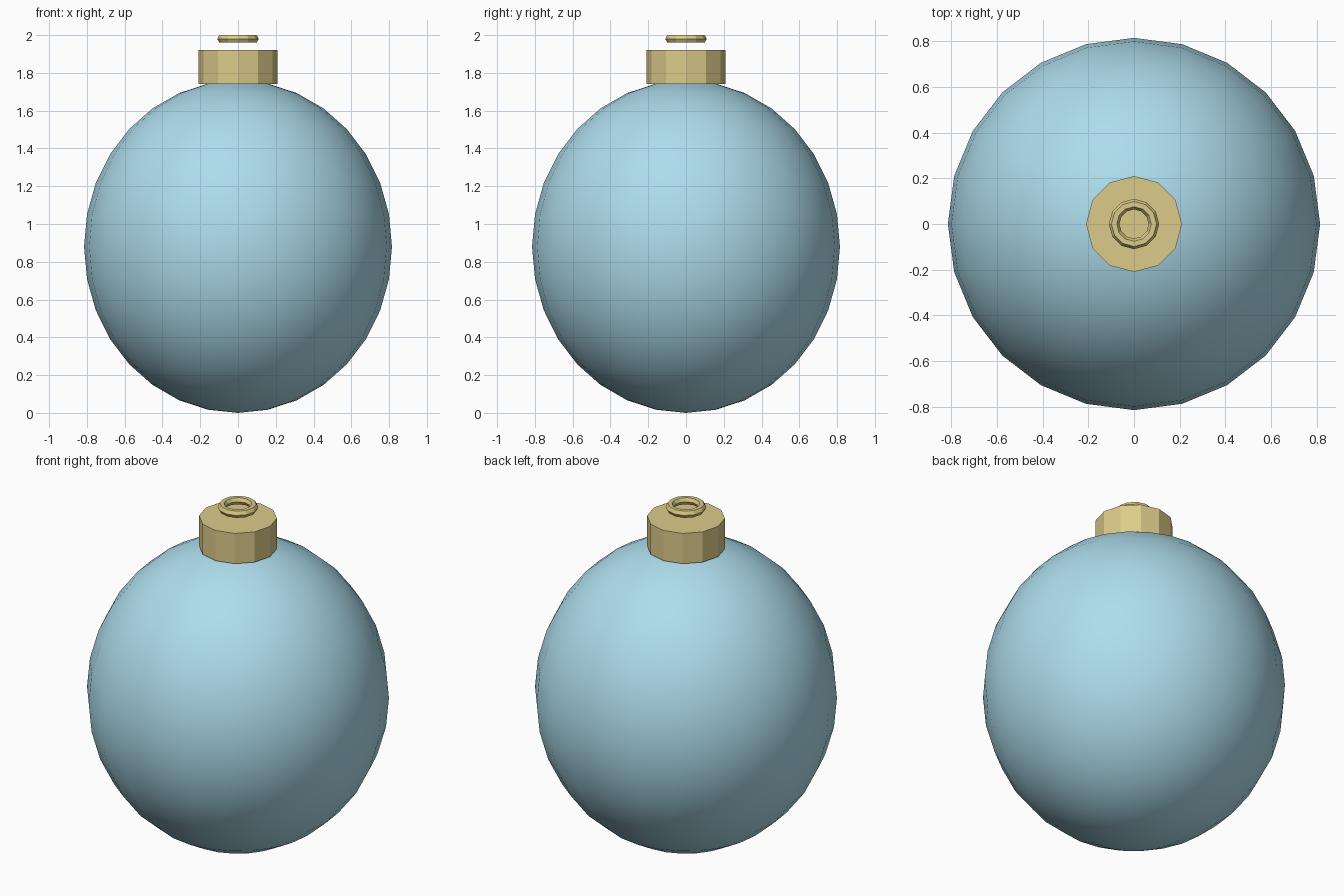
import bpy
import math

if "Cube" in bpy.data.objects:
    bpy.data.objects.remove(bpy.data.objects["Cube"])


def finish(name, mat, angle=30):
    obj = bpy.context.object
    obj.name = name
    obj.data.materials.append(mat)
    bpy.ops.object.transform_apply(location=False, rotation=True, scale=True)
    bpy.ops.object.shade_smooth_by_angle(angle=math.radians(angle))
    return obj


def material(name, color):
    mat = bpy.data.materials.new(name)
    mat.diffuse_color = color
    mat.use_nodes = True
    mat.node_tree.nodes["Principled BSDF"].inputs["Base Color"].default_value = mat.diffuse_color
    return mat


blue = material("pale_blue", (0.42, 0.72, 0.84, 1))
gold = material("gold", (0.72, 0.60, 0.25, 1))

# Bauble: slightly tall low-poly ball
bpy.ops.mesh.primitive_uv_sphere_add(segments=24, ring_count=16, radius=1, location=(0, 0, 0.885))
bpy.context.object.scale = (0.815, 0.815, 0.88)
finish("bauble", blue)
bpy.context.object.location.z = 0.88

# Cap: twelve-sided collar seated on the ball
bpy.ops.mesh.primitive_cylinder_add(vertices=12, radius=0.21, depth=0.18, location=(0, 0, 1.83))
finish("cap", gold, 20)

# Hanging ring: small flat-lying torus just above the cap
bpy.ops.mesh.primitive_torus_add(major_segments=12, minor_segments=6, major_radius=0.087,
                                 minor_radius=0.023, location=(0, 0, 1.98))
finish("hanging_ring", gold, 20)
